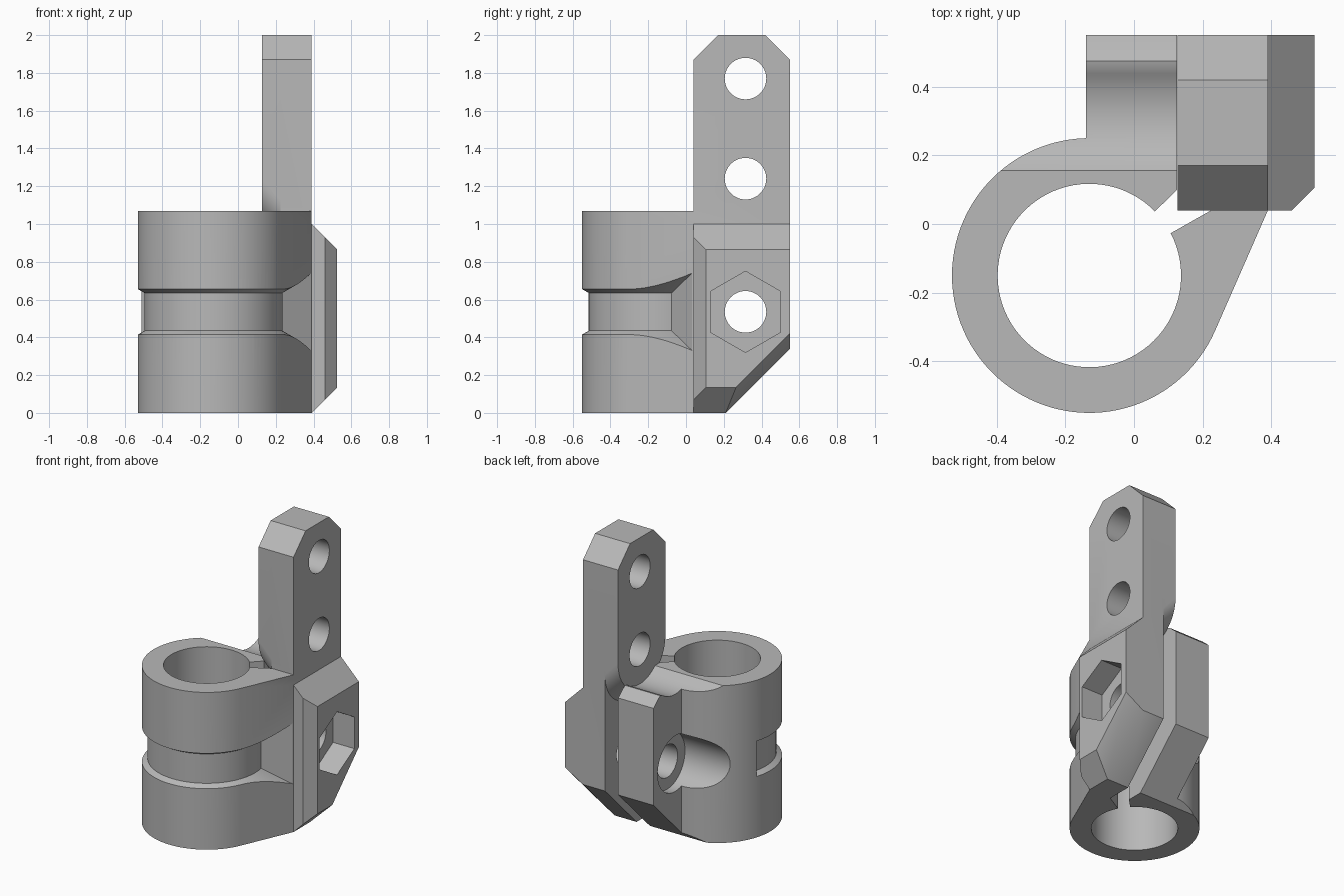
import bpy, bmesh
from math import radians, sin, cos
from mathutils import Vector

if "Cube" in bpy.data.objects:
    bpy.data.objects.remove(bpy.data.objects["Cube"], do_unlink=True)

grey = bpy.data.materials.new("plain grey")
grey.use_nodes = True
grey.diffuse_color = (0.48, 0.48, 0.48, 1)
grey.node_tree.nodes["Principled BSDF"].inputs["Base Color"].default_value = grey.diffuse_color

CX, CY = -0.13, -0.15        # ring axis
R_OUT, R_IN = 0.4, 0.267
BOLT_Y, BOLT_Z = 0.315, 0.535
HEIGHT = 1.07


def finish(name, bm):
    bmesh.ops.recalc_face_normals(bm, faces=bm.faces[:])
    mesh = bpy.data.meshes.new(name)
    bm.to_mesh(mesh)
    bm.free()
    mesh.materials.append(grey)
    obj = bpy.data.objects.new(name, mesh)
    bpy.context.scene.collection.objects.link(obj)
    return obj


def loft(name, sections):
    """Skin equal-sized closed sections and cap both ends."""
    bm = bmesh.new()
    rings = [[bm.verts.new(p) for p in s] for s in sections]
    n = len(rings[0])
    for a, b in zip(rings, rings[1:]):
        for i in range(n):
            j = (i + 1) % n
            bm.faces.new((a[i], a[j], b[j], b[i]))
    bm.faces.new(rings[0][::-1])
    bm.faces.new(rings[-1])
    return finish(name, bm)


def prism_x(name, profile, x0, x1):
    return loft(name, [[(x, y, z) for y, z in profile] for x in (x0, x1)])


def hull(name, points):
    bm = bmesh.new()
    for p in points:
        bm.verts.new(p)
    res = bmesh.ops.convex_hull(bm, input=bm.verts[:])
    bmesh.ops.delete(bm, geom=[v for v in bm.verts if not v.link_faces], context="VERTS")
    bmesh.ops.dissolve_limit(bm, angle_limit=radians(0.5), verts=bm.verts[:], edges=bm.edges[:])
    return finish(name, bm)


def arc(cx, cy, r, a0, a1, n):
    angles = [radians(a0 + (a1 - a0) * i / n) for i in range(n + 1)]
    return [(cx + r * cos(a), cy + r * sin(a)) for a in angles]


def rod_x(name, z, r, x0, x1, sides=48):
    step = 360 / sides
    return prism_x(name, arc(BOLT_Y, z, r, 90, 450 - step, sides - 1), x0, x1)


def combine(target, tools, operation):
    for tool in tools:
        mod = target.modifiers.new("join", "BOOLEAN")
        mod.operation = operation
        mod.solver = "EXACT"
        mod.object = tool
        bpy.context.view_layer.update()
        deps = bpy.context.evaluated_depsgraph_get()
        mesh = bpy.data.meshes.new_from_object(target.evaluated_get(deps))
        target.modifiers.clear()
        target.data = mesh
        bpy.data.objects.remove(tool, do_unlink=True)


# Split ring with the free ear, drawn in plan
plan = arc(CX, CY, R_OUT, 91.4, 336.4, 72)
plan += [(0.39, 0.04), (0.38, 0.06), (0.235, 0.06), (0.225, 0.04)]
plan += arc(CX, CY, R_IN, 27.5, -315.7, 80)
plan += [(0.125, 0.10), (0.125, 0.55), (-0.14, 0.55)]
clamp = loft("clamp_bracket", [[(x, y, z) for x, y in plan] for z in (0, HEIGHT)])

# Flared groove around the ring, with slanted ends
sections = []
STEPS = 72
for i in range(STEPS + 1):
    t = i / STEPS
    section = []
    for r, a0, a1, half in ((0.365, 164, 371.6, 0.1), (0.57, 156, 380, 0.217)):
        a = radians(a0 + (a1 - a0) * t)
        x, y = CX + r * cos(a), CY + r * sin(a)
        pair = [(x, y, BOLT_Z - half), (x, y, BOLT_Z + half)]
        section += pair if r < R_OUT else pair[::-1]
    sections.append(section)
groove = loft("groove_cutter", sections)

# Hollowed top of the ear, sloped underside, bolt head seat
saddle = [(0.15, HEIGHT + 0.005)] + arc(BOLT_Y, 1.24, 0.233, 227, 302, 20)
saddle += [(0.455, 1.052), (0.475, 1.057), (0.495, 1.048), (0.55, 1.0), (0.6, 0.96), (0.6, 1.2), (0.15, 1.2)]
ear_top = prism_x("ear_top_cutter", saddle, -0.7, 0.18)
underside = prism_x("underside_cutter", [(0.16, -0.05), (0.65, 0.44), (0.65, -0.05)], -0.7, 0.7)
seat = rod_x("bolt_seat_cutter", BOLT_Z, 0.19, -0.7, -0.08)
combine(clamp, [groove, ear_top, underside, seat], "DIFFERENCE")

# Upright arm
top = [(0.55, 1.87), (0.42, 2.0), (0.17, 2.0), (0.04, 1.87)]
arm = prism_x("arm", [(0.04, 0), (0.21, 0), (0.55, 0.34)] + top, 0.225, 0.39)

# Rounded overhang above the split
points = []
for x, z in ((0.127, 1.235), (0.225, 1.13)):
    points += [(x, y, h) for y, h in top + arc(0.295, z, 0.255, 180, 360, 32)]
overhang = hull("overhang", points)

# Bevelled nut boss
points = [(0.39, y, z) for y, z in ((0.04, 0), (0.21, 0), (0.55, 0.34), (0.55, 1.0), (0.04, 1.0))]
points += [(0.46, 0.04, 0.07), (0.46, 0.04, 0.93)]
points += [(0.525, y, z) for y, z in ((0.105, 0.135), (0.265, 0.135), (0.55, 0.42), (0.55, 0.865), (0.105, 0.865))]
boss = hull("nut_boss", points)
combine(clamp, [arm, overhang, boss], "UNION")

# Bolt holes and hexagonal nut pocket
holes = [rod_x("hole_cutter", z, 0.11, -0.3, 0.7) for z in (BOLT_Z, 1.24, 1.77)]
pocket = rod_x("nut_pocket_cutter", BOLT_Z, 0.215, 0.365, 0.7, sides=6)
combine(clamp, holes + [pocket], "DIFFERENCE")

bpy.context.view_layer.objects.active = clamp
clamp.select_set(True)
bpy.ops.object.shade_smooth_by_angle(angle=radians(25))
